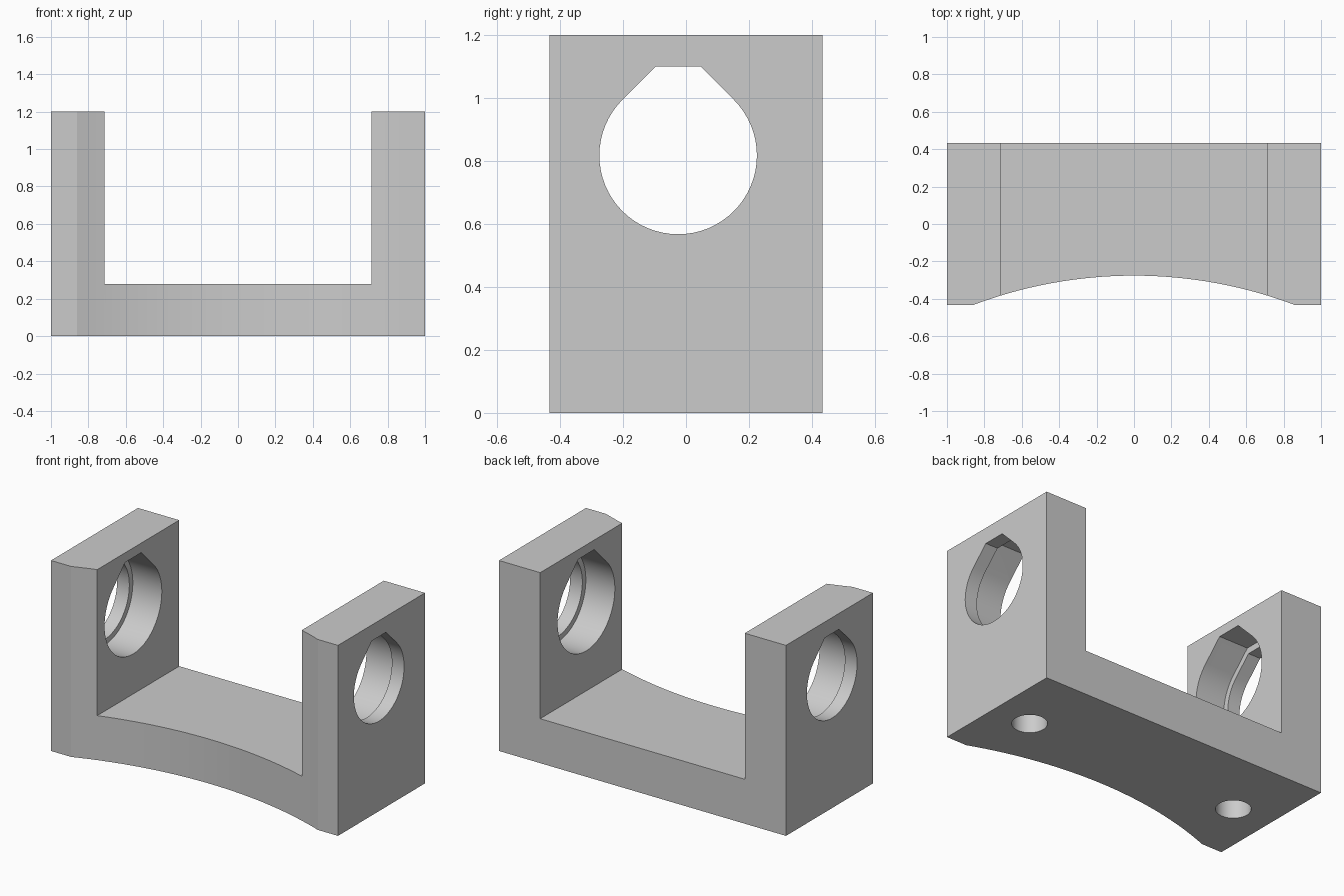
import bpy, bmesh, math
from mathutils import Vector

cube = bpy.data.objects.get("Cube")
if cube:
    bpy.data.objects.remove(cube, do_unlink=True)

grey = bpy.data.materials.new("light_grey")
grey.use_nodes = True
grey.diffuse_color = (0.6, 0.6, 0.6, 1)
grey.node_tree.nodes["Principled BSDF"].inputs["Base Color"].default_value = (0.6, 0.6, 0.6, 1)


def prism(name, points, direction):
    """Extrude a closed outline of 3D points along a direction."""
    bm = bmesh.new()
    face = bm.faces.new([bm.verts.new(p) for p in points])
    new = bmesh.ops.extrude_face_region(bm, geom=[face])["geom"]
    bmesh.ops.translate(bm, vec=Vector(direction),
                        verts=[v for v in new if isinstance(v, bmesh.types.BMVert)])
    bmesh.ops.recalc_face_normals(bm, faces=bm.faces)
    mesh = bpy.data.meshes.new(name)
    bm.to_mesh(mesh)
    bm.free()
    mesh.materials.append(grey)
    obj = bpy.data.objects.new(name, mesh)
    bpy.context.collection.objects.link(obj)
    return obj


def cut(body, cutter):
    """Subtract the cutter from the body, then discard it."""
    cutter.hide_render = True
    mod = body.modifiers.new("cut", "BOOLEAN")
    mod.operation, mod.solver, mod.object = "DIFFERENCE", "EXACT", cutter
    bpy.context.view_layer.objects.active = body
    bpy.ops.object.modifier_apply(modifier=mod.name)
    bpy.data.objects.remove(cutter, do_unlink=True)


def teardrop(x, radius):
    """Round bore outline with a clipped 45 degree roof."""
    cy, cz, roof = -0.025, 0.817, radius * 1.132
    half = radius * math.sqrt(2) - roof
    steps = 48
    arc = [math.radians(135 + 270 * i / steps) for i in range(steps + 1)]
    pts = [(x, cy + radius * math.cos(a), cz + radius * math.sin(a)) for a in arc]
    return pts + [(x, cy + half, cz + roof), (x, cy - half, cz + roof)]


# Plan outline with the concave front
DEPTH, HEIGHT, WALL, BASE = 0.433, 1.2, 0.713, 0.28
chord, rise = 0.86, 0.157
R = (chord ** 2 + rise ** 2) / (2 * rise)
sweep = math.asin(chord / R)
N = 32
front = [(R * math.sin(a), R * (math.cos(a) - 1) - DEPTH + rise, 0)
         for a in (sweep * (2 * i / N - 1) for i in range(N + 1))]
outline = [(-1, DEPTH, 0), (-1, -DEPTH, 0)] + front + [(1, -DEPTH, 0), (1, DEPTH, 0)]
body = prism("bracket", outline, (0, 0, HEIGHT))

# Slot between the two uprights
slot = [(-WALL, -1, BASE), (WALL, -1, BASE), (WALL, -1, 2), (-WALL, -1, 2)]
cut(body, prism("slot_cutter", slot, (0, 2, 0)))

for side in (-1, 1):
    # Stepped bore: narrow outside, wider inside
    cut(body, prism("bore_cutter", teardrop(side * 1.1, 0.25), (-side * 0.6, 0, 0)))
    cut(body, prism("counterbore_cutter", teardrop(side * 0.915, 0.285), (-side * 0.4, 0, 0)))
    # Blind mounting hole underneath
    ring = [(side * 0.743 + 0.1 * math.cos(math.tau * i / 32),
             -0.022 + 0.1 * math.sin(math.tau * i / 32), -0.1) for i in range(32)]
    cut(body, prism("mount_hole_cutter", ring, (0, 0, 0.3)))

bpy.ops.object.select_all(action="DESELECT")
body.select_set(True)
bpy.context.view_layer.objects.active = body
bpy.ops.object.shade_smooth_by_angle(angle=math.radians(20))
